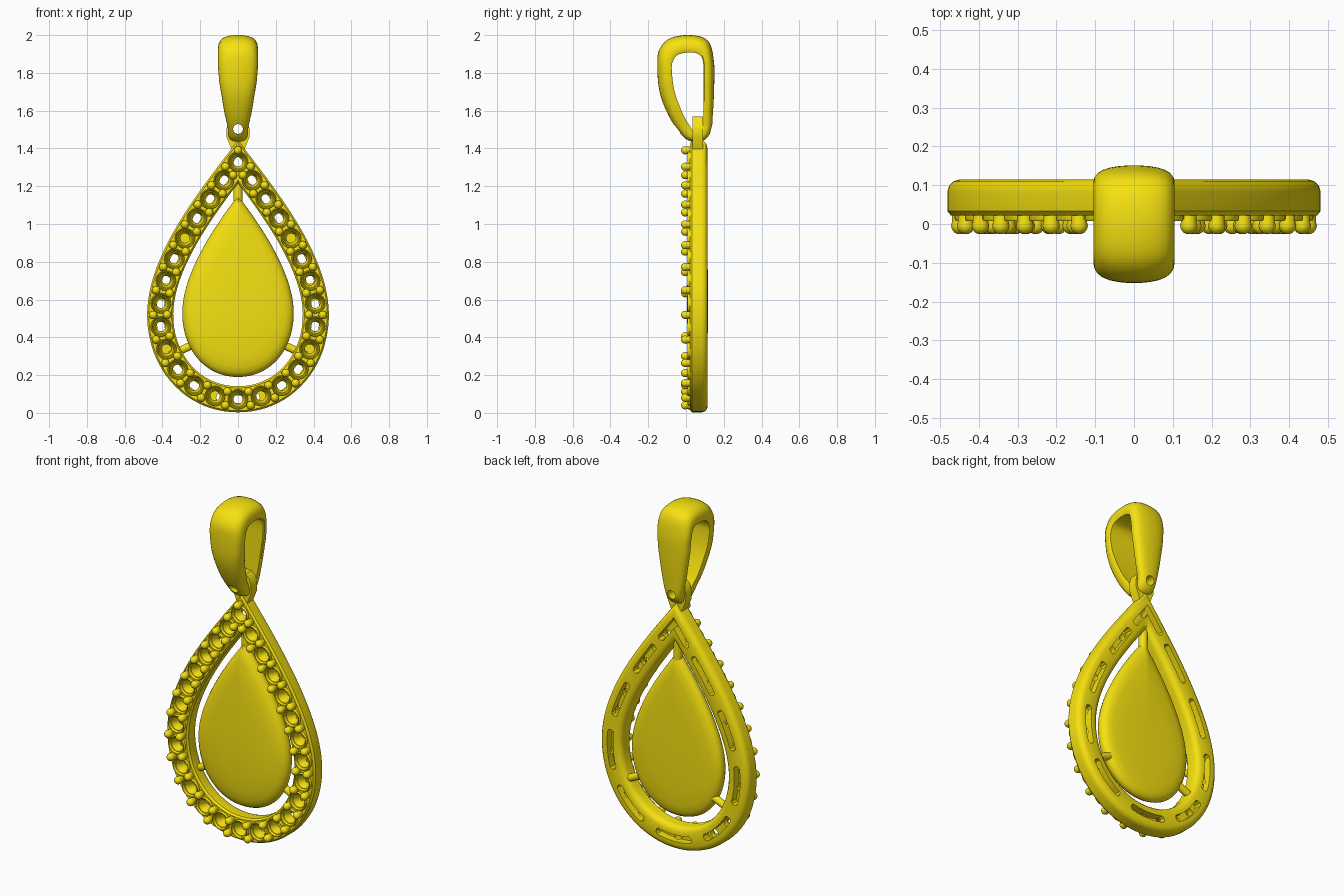
import bpy, bmesh, math
from mathutils import Vector

if "Cube" in bpy.data.objects:
    bpy.data.objects.remove(bpy.data.objects["Cube"])

gold = bpy.data.materials.new("gold")
gold.diffuse_color = (0.93, 0.76, 0.005, 1)
gold.use_nodes = True
gold.node_tree.nodes["Principled BSDF"].inputs["Base Color"].default_value = gold.diffuse_color


def loft(bm, rings, closed=False):
    """Skin a list of equal point loops; cap the ends unless closed."""
    vs = [[bm.verts.new(p) for p in r] for r in rings]
    n, m = len(vs), len(vs[0])
    for i in range(n if closed else n - 1):
        a, b = vs[i], vs[(i + 1) % n]
        for j in range(m):
            k = (j + 1) % m
            bm.faces.new((a[j], a[k], b[k], b[j]))
    if not closed:
        bm.faces.new(vs[0])
        bm.faces.new(vs[-1])


def lathe(bm, x, z, prof, closed=False, seg=20):
    """Revolve (radius, y) points round a front-to-back axis."""
    ang = [2 * math.pi * i / seg for i in range(seg)]
    loft(bm, [[(x + r * math.cos(a), y, z + r * math.sin(a)) for a in ang] for r, y in prof], closed)


def finish(bm, name):
    bmesh.ops.recalc_face_normals(bm, faces=bm.faces[:])
    me = bpy.data.meshes.new(name)
    bm.to_mesh(me)
    bm.free()
    me.materials.append(gold)
    ob = bpy.data.objects.new(name, me)
    bpy.context.collection.objects.link(ob)
    return ob


def cut(ob, cutter):
    mod = ob.modifiers.new("cut", 'BOOLEAN')
    mod.operation, mod.solver, mod.object = 'DIFFERENCE', 'EXACT', cutter
    dg = bpy.context.evaluated_depsgraph_get()
    me = bpy.data.meshes.new_from_object(ob.evaluated_get(dg))
    ob.modifiers.clear()
    ob.data = me


def half_drop(p, n=60):
    """Right half of a teardrop from two bezier arcs (x, z)."""
    out = []
    for a, b, c, d in (p[0:4], p[3:7]):
        for i in range(n):
            t = i / n
            u = 1 - t
            out.append(Vector([u**3*a[k] + 3*u*u*t*b[k] + 3*u*t*t*c[k] + t**3*d[k] for k in (0, 1)]))
    return out + [Vector(p[6])]


# Centre line of the halo, addressed by arc length from the bottom
path = half_drop([(0, .072), (.24, .072), (.412, .27), (.412, .52), (.412, .80), (.16, 1.12), (0, 1.33)])
cum = [0]
for a, b in zip(path, path[1:]):
    cum.append(cum[-1] + (b - a).length)
L = cum[-1]


def frame(s):
    """Point and outward normal; mirrored past the bottom and the tip."""
    flip = s < 0 or s > L + 1e-6
    s = -s if s < 0 else (2 * L - s if s > L else s)
    i = max(j for j in range(len(cum) - 1) if cum[j] <= s + 1e-9 or j == 0)
    d = path[i + 1] - path[i]
    p = path[i] + d * ((s - cum[i]) / d.length)
    d.normalize()
    n = Vector((d.y, -d.x))
    if abs(s - L) < 1e-5:
        n = Vector((0, 1 / n.y))
    elif s < 1e-6:
        n = Vector((0, -1))
    if flip:
        p, n = Vector((-p.x, p.y)), Vector((-n.x, n.y))
    return p, n


def across(s, prof):
    p, n = frame(s)
    return [(p.x + n.x * u, y, p.y + n.y * u) for u, y in prof]


# Halo body
sec = [(-.06, .022), (.06, .022), (.069, .033), (.069, .083), (.065, .098), (.055, .109), (.038, .115),
       (-.038, .115), (-.055, .109), (-.065, .098), (-.069, .083), (-.069, .033)]
N = 48
ss = [(L - .1) * i / N for i in range(N + 1)]
bm = bmesh.new()
loft(bm, [across(s, sec) for s in ss + [L] + [2 * L - s for s in reversed(ss[1:])]], True)
halo = finish(bm, "halo_frame")

# Stone seats: drilled holes, raised cups
STEPS = 13
centres = [frame(L * i / STEPS)[0] for i in range(STEPS + 1)]
centres += [Vector((-c.x, c.y)) for c in centres[1:-1]]
bm = bmesh.new()
cups = bmesh.new()
for c in centres:
    lathe(bm, c.x, c.y, [(.042, .01), (.038, .024), (.025, .05), (.025, .082)])
    lathe(cups, c.x, c.y, [(.054, .03), (.054, .013), (.051, .008), (.047, .01), (.039, .03)], True)
holes = finish(bm, "hole_cutter")
finish(cups, "stone_cups")

# Slots in the back
bm = bmesh.new()
for k in range(-4, 6):
    mid = k * L / 5
    half = .15 if k == 5 else .115
    rings = []
    for j in range(-5, 6):
        w = .019 if abs(j) < 5 else .009
        t = math.copysign((0, .25, .5, .72, .91, 1)[abs(j)], j)
        rings.append(across(mid + half * t, [(-w, .07), (w, .07), (w, .14), (-w, .14)]))
    loft(bm, rings)
slots = finish(bm, "slot_cutter")
for c in (holes, slots):
    cut(halo, c)

# Bead prongs in pairs between the seats
spots = [(0, 1.39)]
for i in range(STEPS):
    p, n = frame(L * (i + .5) / STEPS)
    for u in (-.037, .037):
        q = p + n * u
        spots += [(max(q.x, .026), q.y), (-max(q.x, .026), q.y)]
bm = bmesh.new()
R = .0225
dome = [(R * math.cos(a), -.004 - R * math.sin(a)) for a in [math.radians(d) for d in (-30, 0, 25, 50, 72, 85)]]
for x, z in spots:
    lathe(bm, x, z, [(.0195, .04)] + dome, seg=14)
finish(bm, "bead_prongs")

# Domed centre drop with full, rounded edges
right = half_drop([(0, .19), (.17, .19), (.295, .33), (.295, .53), (.295, .75), (.10, 1.02), (0, 1.15)], 24)
outline = right + [Vector((-p.x, p.y)) for p in right[-2:0:-1]]
bm = bmesh.new()
loft(bm, [[(p.x * k, y, .55 + (p.y - .55) * k) for p in outline] for y, k in
          ((.006, .15), (.009, .45), (.015, .7), (.023, .85), (.033, .93), (.045, .975), (.06, .997), (.07, 1),
           (.082, .99), (.093, .965), (.103, .91), (.11, .8), (.114, .55), (.116, .2))])
finish(bm, "centre_drop")


# Bars joining drop and halo
def bar(name, a, b, r):
    a, b = Vector(a), Vector(b)
    bpy.ops.mesh.primitive_cylinder_add(vertices=20, radius=r, depth=(b - a).length, location=(a + b) / 2)
    ob = bpy.context.object
    ob.name = name
    ob.rotation_euler = (b - a).to_track_quat('Z', 'Y').to_euler()
    ob.data.materials.append(gold)
    return ob


bar("top_bar", (0, .075, 1.1), (0, .075, 1.26), .024)
for sx, side in ((1, "right"), (-1, "left")):
    bar(side + "_bar", (sx * .24, .08, .36), (sx * .36, .08, .305), .021)

# Tab under the bail
tab = [(-.028, 1.38), (.028, 1.38), (.06, 1.46), (.062, 1.50), (.05, 1.545), (.025, 1.568),
       (-.025, 1.568), (-.05, 1.545), (-.062, 1.50), (-.06, 1.46)]
bm = bmesh.new()
loft(bm, [[(x, y, z) for x, z in tab] for y in (.034, .09)])
tab_ob = finish(bm, "bail_tab")

# Bail loop: outer (y, z) and inner (y, z) per station
st = [(-.152, 1.85, -.075, 1.81), (-.14, 1.70, -.06, 1.70), (-.09, 1.57, -.015, 1.58), (-.03, 1.48, .02, 1.52),
      (.02, 1.44, .04, 1.49), (.09, 1.44, .075, 1.49), (.132, 1.49, .09, 1.52), (.142, 1.58, .093, 1.60),
      (.149, 1.72, .093, 1.74), (.148, 1.86, .09, 1.86), (.118, 1.968, .065, 1.90), (.03, 2.0, .01, 1.908),
      (-.08, 1.985, -.045, 1.895), (-.138, 1.93, -.07, 1.86)]
widths = [(1.43, .05), (1.5, .056), (1.6, .075), (1.75, .098), (1.86, .105), (2.01, .105)]


def width(z):
    for (a, u), (b, v) in zip(widths, widths[1:]):
        if z <= b:
            return u + (v - u) * (z - a) / (b - a)
    return widths[-1][1]


half_sec = [(.95, 0), (1, .1), (1, .32), (.97, .52), (.9, .68), (.78, .81), (.6, .91), (.38, .97), (.15, 1)]
bail_sec = [(-x, k) for x, k in half_sec] + half_sec[::-1]
rings = []
for i in range(len(st)):
    a, b, c, d = (Vector(st[(i + k) % len(st)]) for k in (-1, 0, 1, 2))
    for t in (0, .2, .4, .6, .8):
        q = .5 * (2*b + (c - a)*t + (2*a - 5*b + 4*c - d)*t*t + (3*b - a - 3*c + d)*t**3)
        w = width(q[1])
        rings.append([(w * x, q[2] + (q[0] - q[2]) * k, q[3] + (q[1] - q[3]) * k) for x, k in bail_sec])
bm = bmesh.new()
loft(bm, rings, True)
bail = finish(bm, "bail_loop")

# Pin hole through bail and tab
pin = bar("pin_cutter", (0, -.3, 1.503), (0, .3, 1.503), .026)
bpy.context.view_layer.update()
for ob in (bail, tab_ob):
    cut(ob, pin)

for c in (holes, slots, pin):
    bpy.data.objects.remove(c)
bpy.ops.object.select_all(action='SELECT')
bpy.context.view_layer.objects.active = halo
bpy.ops.object.shade_smooth_by_angle(angle=math.radians(35))
